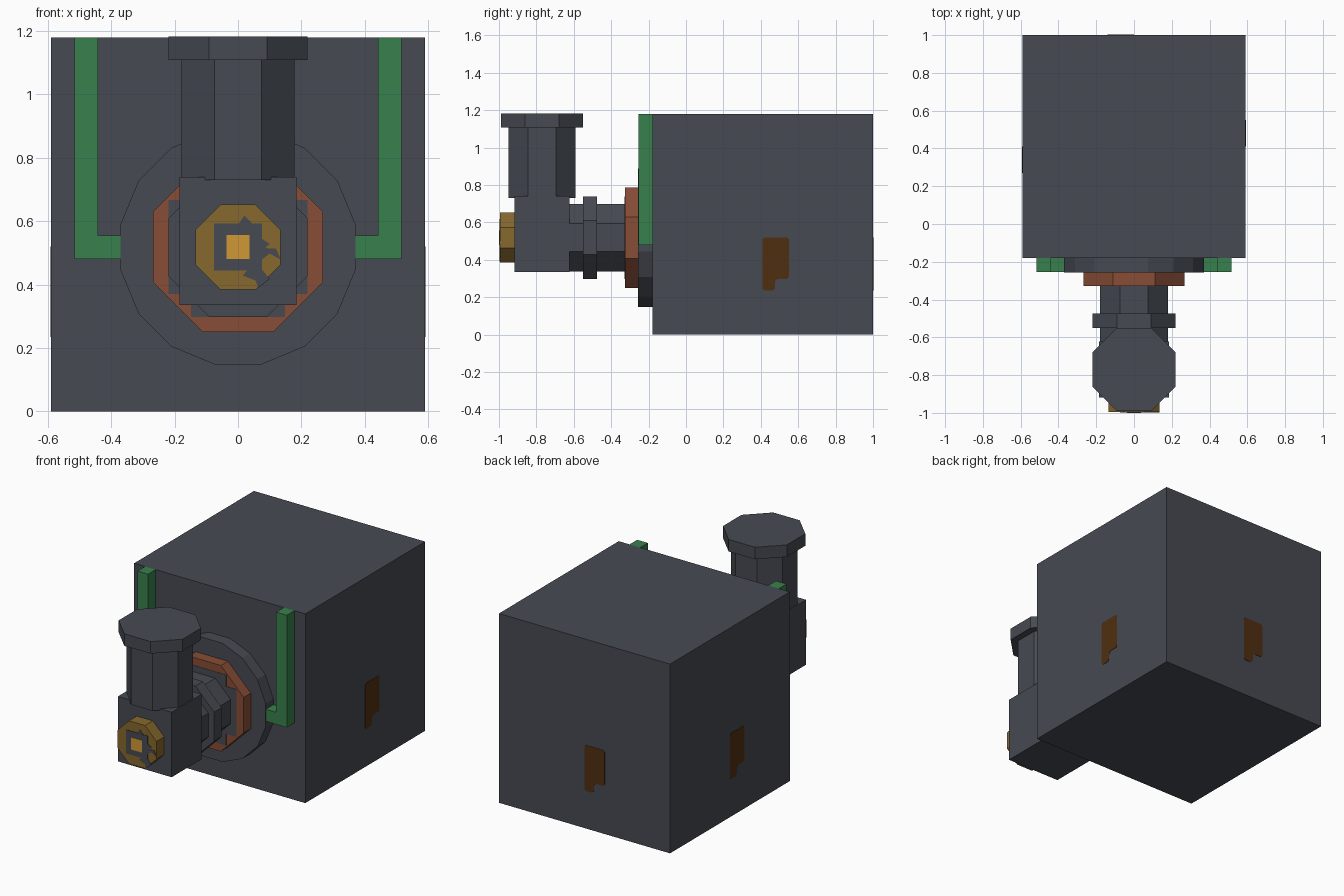
import bpy
import bmesh
import math
from mathutils import Matrix, Vector

if "Cube" in bpy.data.objects:
    bpy.data.objects.remove(bpy.data.objects["Cube"])


def material(name, rgb):
    mat = bpy.data.materials.new(name)
    mat.use_nodes = True
    linear = [((c / 255 + 0.055) / 1.055) ** 2.4 for c in rgb] + [1]
    mat.diffuse_color = linear
    mat.node_tree.nodes["Principled BSDF"].inputs["Base Color"].default_value = linear
    return mat


GREY = material("slate grey", (70, 74, 82))
GREEN = material("green", (56, 128, 76))
COPPER = material("copper", (135, 77, 54))
OCHRE = material("ochre", (134, 104, 46))
AMBER = material("amber", (208, 153, 53))
BROWN = material("dark brown", (80, 47, 17))

AXIS_Z = 0.518      # height of the horizontal pipe
VALVE_Y = -0.77     # centre of the upright pipe


def prism(name, outline, depth, matrix, mat):
    """Extrude a flat outline along local +z, then place it."""
    bm = bmesh.new()
    face = bm.faces.new([bm.verts.new((u, v, 0)) for u, v in outline])
    top = bmesh.ops.extrude_face_region(bm, geom=[face])
    moved = [g for g in top["geom"] if isinstance(g, bmesh.types.BMVert)]
    bmesh.ops.translate(bm, verts=moved, vec=(0, 0, depth))
    bmesh.ops.recalc_face_normals(bm, faces=bm.faces)
    bm.transform(matrix)
    mesh = bpy.data.meshes.new(name)
    bm.to_mesh(mesh)
    bm.free()
    mesh.materials.append(mat)
    obj = bpy.data.objects.new(name, mesh)
    bpy.context.collection.objects.link(obj)
    return obj


def rect(u0, u1, v0, v1):
    return [(u0, v0), (u1, v0), (u1, v1), (u0, v1)]


def ngon(sides, apothem):
    r = apothem / math.cos(math.pi / sides)
    angles = [(i + 0.5) * math.tau / sides for i in range(sides)]
    return [(r * math.cos(a), r * math.sin(a)) for a in angles]


def facing_front(y, z=AXIS_Z):
    """Local x, y, z become x, z and -y."""
    return Matrix.Translation((0, y, z)) @ Matrix.Rotation(math.pi / 2, 4, "X")


def front_part(name, outline, back, front, mat):
    return prism(name, outline, back - front, facing_front(back), mat)


def upright(name, outline, z0, z1, mat, y=VALVE_Y):
    return prism(name, outline, z1 - z0, Matrix.Translation((0, y, z0)), mat)


# Main body
upright("body", rect(-0.59, 0.59, -0.59, 0.59), 0, 1.18, GREY, y=0.41)

# Brown keyhole marks on both sides and the back
keyhole = [(0.01, 0.235), (0.055, 0.235), (0.067, 0.25), (0.067, 0.285),
           (0.08, 0.298), (0.13, 0.298), (0.14, 0.31), (0.14, 0.51),
           (0.13, 0.52), (0.01, 0.52), (0, 0.51), (0, 0.245)]
for name, turns in (("left", 1), ("back", 2), ("right", 3)):
    place = (Matrix.Translation((0, 0.41, 0))
             @ Matrix.Rotation(turns * math.pi / 2, 4, "Z")
             @ facing_front(-0.588, 0))
    prism(name + "_keyhole", keyhole, 0.004, place, BROWN)

# Wall plate, copper ring and pipe
front_part("wall_plate", ngon(16, 0.37), -0.18, -0.257, GREY)
front_part("copper_ring", ngon(8, 0.268), -0.255, -0.327, COPPER)
for name, w, h in (("wide", 0.22, 0.148), ("tall", 0.148, 0.22)):
    front_part("ring_centre_" + name, rect(-w, w, -h, h), -0.325, -0.329, GREY)
front_part("pipe", ngon(8, 0.18), -0.32, -0.63, GREY)
front_part("pipe_flange", ngon(8, 0.22), -0.475, -0.55, GREY)

# Green L-shaped conduits, one each side
conduit = [(0.36, 0.48), (0.515, 0.48), (0.515, 1.18),
           (0.442, 1.18), (0.442, 0.555), (0.36, 0.555)]
for name, side in (("left", 1), ("right", -1)):
    prism(name + "_conduit", [(side * x, z) for x, z in conduit], 0.075,
          facing_front(-0.18, 0), GREEN)

# Valve block, upright pipe and cap
upright("valve_block", rect(-0.185, 0.185, -0.148, 0.148), 0.335, 0.74, GREY)
upright("upright_pipe", ngon(8, 0.178), 0.73, 1.12, GREY)
upright("cap", ngon(8, 0.22), 1.108, 1.183, GREY)

# Front knob with worn patches and a bright centre
front_part("knob", ngon(8, 0.134), -0.91, -0.995, OCHRE)
front_part("knob_recess", rect(-0.075, 0.075, -0.073, 0.075), -0.993, -0.998, GREY)
front_part("knob_centre", rect(-0.037, 0.037, -0.038, 0.038), -0.993, -1.0, AMBER)
patches = {
    "upper": [(0, 0.07), (0.02, 0.1), (0.05, 0.07)],
    "right": [(0.07, 0.03), (0.1, 0.01), (0.085, -0.003), (0.12, -0.005),
              (0.135, -0.04), (0.1, -0.02), (0.075, -0.04)],
    "lower": [(0.015, -0.09), (0.04, -0.06), (0.075, -0.07),
              (0.1, -0.1), (0.065, -0.128), (0.055, -0.105)],
}
for name, outline in patches.items():
    front_part("worn_patch_" + name, outline, -0.993, -0.997, GREY)
